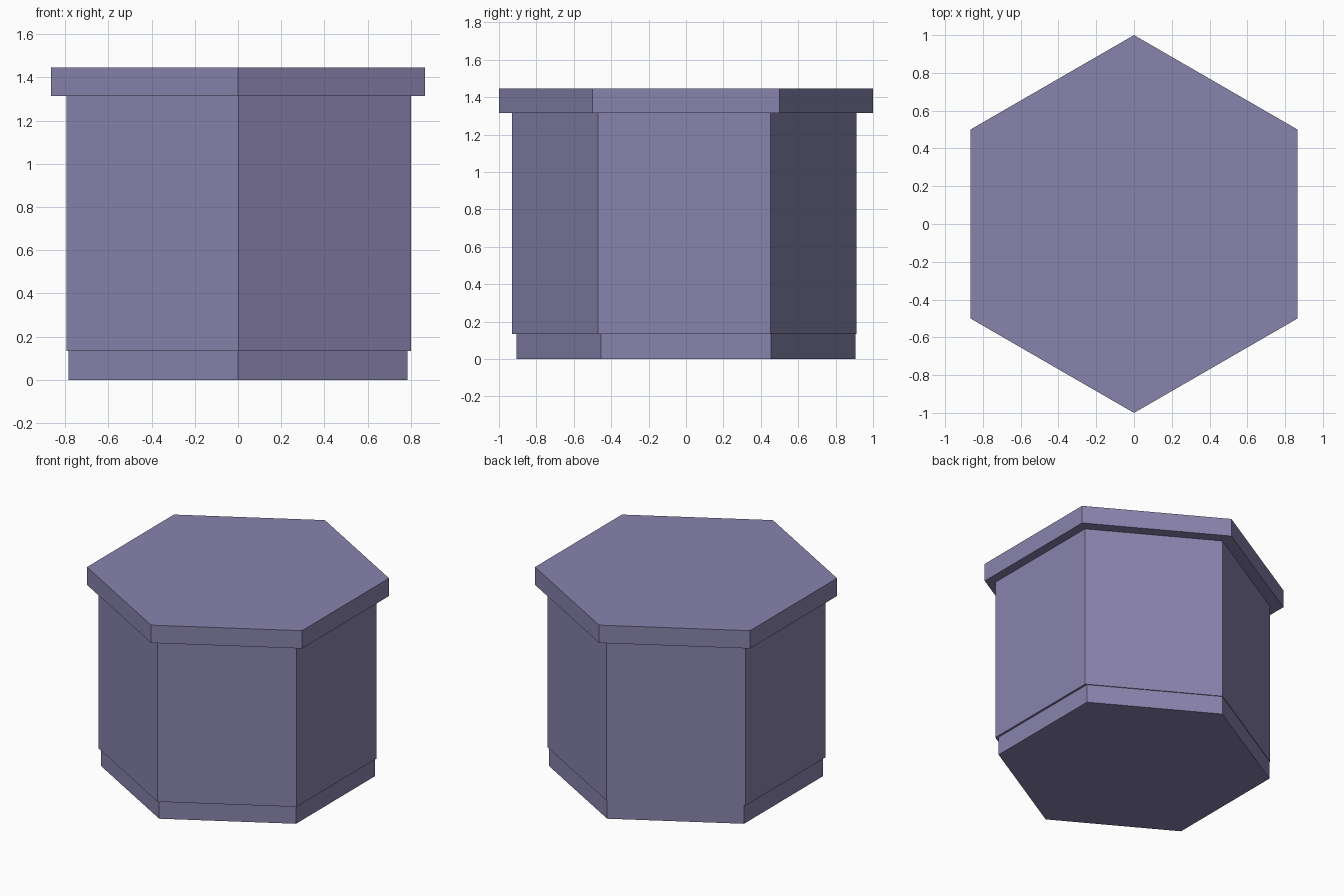
import bpy
from math import radians

if "Cube" in bpy.data.objects:
    bpy.data.objects.remove(bpy.data.objects["Cube"])


def hex_slab(name, radius, z0, z1, x=0.0, y=0.0):
    """Six-sided flat-shaded prism with corners pointing to +y and -y."""
    bpy.ops.mesh.primitive_cylinder_add(
        vertices=6, radius=radius, depth=z1 - z0, location=(x, y, (z0 + z1) / 2))
    ob = bpy.context.object
    ob.name = name
    # make sure a corner lies on the y axis
    corner = ob.data.vertices[0].co
    if abs(corner.x) > 1e-4 and not any(abs(v.co.x) < 1e-4 for v in ob.data.vertices):
        ob.rotation_euler.z = radians(30)
    mat = ob.data.materials
    mat.append(paint)
    return ob


paint = bpy.data.materials.new("muted_violet")
paint.diffuse_color = (0.25, 0.23, 0.42, 1.0)
paint.use_nodes = True
paint.node_tree.nodes["Principled BSDF"].inputs["Base Color"].default_value = paint.diffuse_color

# plinth, body (set very slightly off centre) and overhanging top
hex_slab("plinth", 0.907, 0.0, 0.133)
hex_slab("body", 0.921, 0.133, 1.315, 0.003, -0.009)
hex_slab("table_top", 1.0, 1.315, 1.445)
